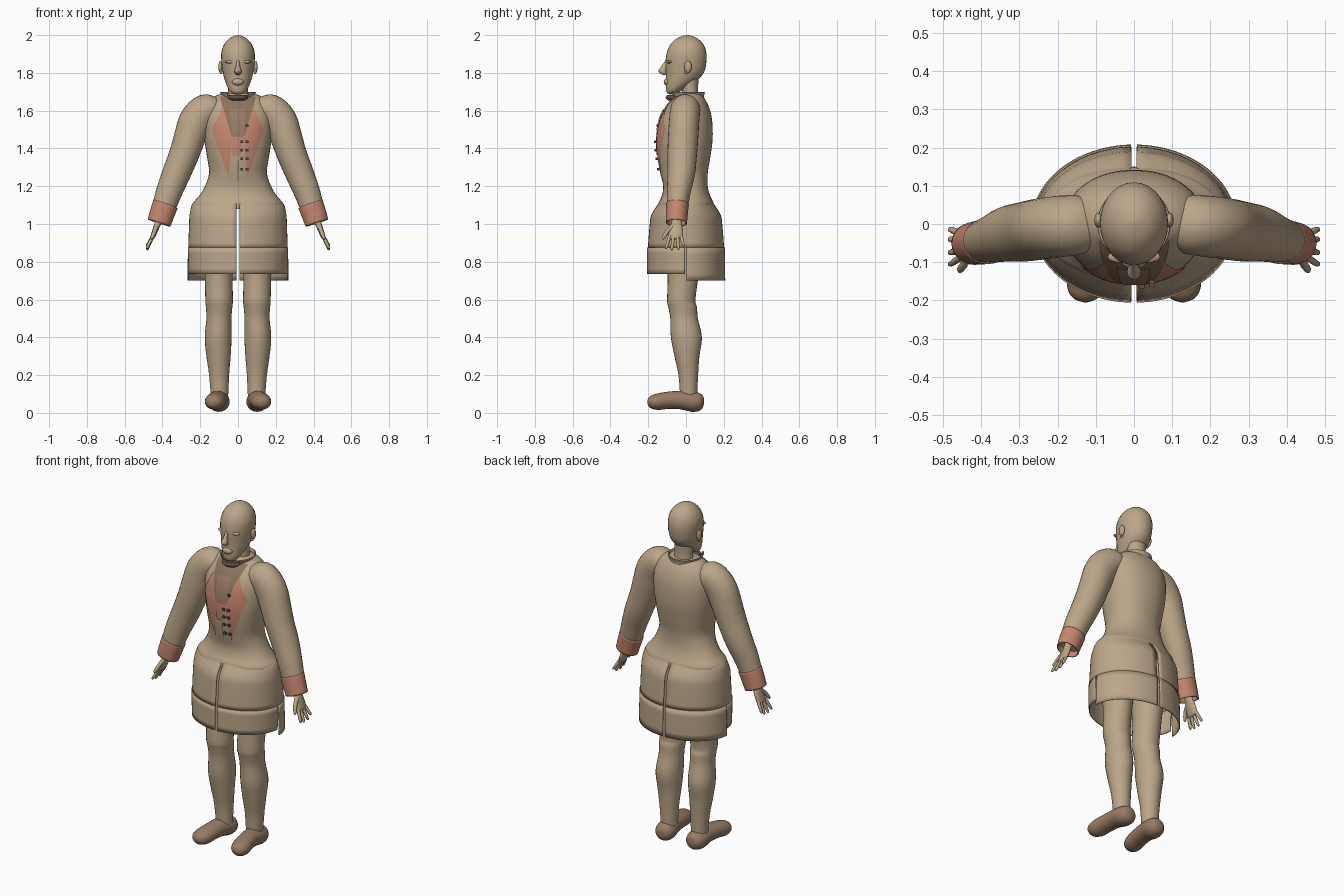
import bpy, bmesh, math
from mathutils import Vector, Matrix
from mathutils.bvhtree import BVHTree

cube = bpy.data.objects.get("Cube")
if cube:
    bpy.data.objects.remove(cube)

X, Y, Z = Vector((1, 0, 0)), Vector((0, 1, 0)), Vector((0, 0, 1))


def material(name, rgb):
    m = bpy.data.materials.new(name)
    m.use_nodes = True
    m.diffuse_color = (*rgb, 1)
    m.node_tree.nodes["Principled BSDF"].inputs["Base Color"].default_value = (*rgb, 1)
    return m


TAN = material("tan cloth", (0.50, 0.38, 0.25))
PINK = material("salmon trim", (0.56, 0.24, 0.16))
BROWN = material("brown leather", (0.32, 0.20, 0.13))
SHIRT = material("brown shirt", (0.27, 0.17, 0.11))
DARK = material("dark buttons", (0.13, 0.08, 0.055))


def finish(bm, name, mat, mirror=False, thick=0, normals=True):
    if normals:
        bmesh.ops.recalc_face_normals(bm, faces=bm.faces)
    me = bpy.data.meshes.new(name)
    bm.to_mesh(me)
    bm.free()
    ob = bpy.data.objects.new(name, me)
    bpy.context.collection.objects.link(ob)
    me.materials.append(mat)
    if thick:
        ob.modifiers.new("thickness", "SOLIDIFY").thickness = thick
    if mirror:
        ob.modifiers.new("mirror", "MIRROR")
    bpy.ops.object.select_all(action="DESELECT")
    bpy.context.view_layer.objects.active = ob
    ob.select_set(True)
    bpy.ops.object.shade_smooth_by_angle(angle=math.radians(50))
    return ob


def spline(pts, sub):
    """Catmull-Rom through tuples of any length."""
    out = []
    for i in range(len(pts) - 1):
        a, b, c, d = (pts[min(max(i + k, 0), len(pts) - 1)] for k in (-1, 0, 1, 2))
        for s in range(sub):
            t = s / sub
            out.append([q + t / 2 * (r - p + t * (2 * p - 5 * q + 4 * r - w + t * (3 * (q - r) + w - p)))
                        for p, q, r, w in zip(a, b, c, d)])
    return out + [list(pts[-1])]


def loft(name, pts, mat, up=Y, axis=None, arc=None, segs=28, sub=4, caps=True, power=1, **kw):
    """Skin rings of (x, y, z, radius across, radius along up)."""
    rows = spline(pts, sub)
    bm = bmesh.new()
    a0, a1 = (math.radians(a) for a in (arc or (0, 360)))
    count = segs + 1 if arc else segs
    rings = []
    for i, (x, y, z, ru, rv) in enumerate(rows):
        d = axis or (Vector(rows[min(i + 1, len(rows) - 1)][:3]) - Vector(rows[max(i - 1, 0)][:3])).normalized()
        u = up.cross(d).normalized()
        v = d.cross(u).normalized()
        ring = []
        for k in range(count):
            a = a0 + (a1 - a0) * k / segs
            c, s = (math.copysign(abs(f) ** power, f) for f in (math.cos(a), math.sin(a)))
            ring.append(bm.verts.new(Vector((x, y, z)) + u * c * max(ru, .001) + v * s * max(rv, .001)))
        rings.append(ring)
    for p, q in zip(rings, rings[1:]):
        for k in range(segs):
            n = (k + 1) % count
            bm.faces.new((p[k], p[n], q[n], q[k]))
    if caps and not arc:
        bm.faces.new(rings[0][::-1])
        bm.faces.new(rings[-1])
    return finish(bm, name, mat, normals=not arc, **kw)


def ball(name, loc, size, mat, **kw):
    bm = bmesh.new()
    bmesh.ops.create_uvsphere(bm, u_segments=16, v_segments=10, radius=1,
                              matrix=Matrix.Translation(loc) @ Matrix.Diagonal((*size, 1)))
    return finish(bm, name, mat, **kw)


def upright(rows):
    """Rows of (z, y, width radius, depth radius) to centred rings."""
    return [(0, y, z, rx, ry) for z, y, rx, ry in rows]


# Torso of the coat
torso = loft("coat_torso", upright([
    (1.08, 0, .235, .15), (1.11, 0, .238, .146), (1.15, 0, .205, .128), (1.2, -.003, .175, .118),
    (1.27, -.01, .153, .125), (1.35, -.01, .163, .138), (1.45, -.006, .178, .147),
    (1.55, 0, .183, .138), (1.62, .008, .17, .113), (1.67, .015, .13, .08), (1.69, .015, .09, .06)]),
    TAN, axis=Z, segs=40, power=.92)

# Skirt halves with slits front and back, and the lower bands
loft("skirt_halves", upright([(1.125, 0, .225, .135), (1.10, 0, .245, .152), (1.05, 0, .256, .183),
     (1.0, 0, .259, .192), (.875, 0, .263, .202)][::-1]), TAN, axis=Z, arc=(-88.4, 88.4), thick=.006, mirror=True)
loft("front_skirt_band", upright([(.735, -.002, .262, .204), (.875, -.002, .265, .204)]),
     TAN, axis=Z, arc=(-88.4, -1), thick=.006, mirror=True)
loft("back_skirt_band", upright([(.70, .002, .268, .206), (.875, .002, .265, .204)]),
     TAN, axis=Z, arc=(0, 88.4), thick=.006, mirror=True)

# Legs and shoes
loft("legs", [(.10, 0, 1.06, .08, .11), (.10, -.01, .9, .085, .1), (.102, -.015, .73, .074, .082),
     (.1, -.025, .6, .073, .075), (.1, -.018, .56, .07, .076), (.101, -.01, .5, .066, .073),
     (.105, .002, .4, .071, .082), (.103, .005, .3, .064, .066), (.1, .012, .2, .053, .052),
     (.098, .014, .09, .046, .045)], TAN, axis=-Z, mirror=True)
loft("shoes", [(.1, .096, .062, .005, .005), (.1, .09, .06, .03, .03), (.1, .07, .058, .05, .047),
     (.102, .03, .06, .058, .054), (.107, -.03, .068, .053, .049), (.114, -.09, .067, .053, .046),
     (.122, -.145, .06, .054, .044), (.126, -.18, .058, .044, .036), (.127, -.198, .058, .026, .022),
     (.127, -.205, .058, .004, .004)], BROWN, up=Z, axis=-Y, mirror=True)

# Sleeves and turned cuffs
loft("sleeves", [(.085, .005, 1.625, .04, .05), (.13, 0, 1.612, .074, .074), (.18, -.005, 1.595, .088, .08),
     (.225, -.01, 1.54, .09, .08), (.255, -.015, 1.46, .084, .08), (.285, -.02, 1.37, .079, .078),
     (.325, -.025, 1.27, .075, .073), (.365, -.038, 1.17, .069, .063), (.395, -.047, 1.08, .062, .054),
     (.408, -.05, 1.04, .058, .05)], TAN, mirror=True)
loft("cuffs", [(.384, -.045, 1.105, .068, .06), (.4, -.048, 1.06, .066, .058), (.418, -.051, 1.005, .063, .056)],
     PINK, caps=False, thick=.006, mirror=True)

# Hands with fingers and thumb
loft("palms", [(.405, -.05, 1.06, .022, .026), (.422, -.05, 1.01, .018, .026), (.437, -.052, .97, .015, .036),
     (.452, -.055, .93, .012, .038), (.456, -.055, .92, .006, .03)], TAN, segs=16, mirror=True)
for name, y, dy, length in (("index", -.085, -.02, .062), ("middle", -.066, -.009, .07),
                            ("ring", -.046, .006, .068), ("little", -.027, .013, .05)):
    loft(name + "_fingers", [(.451, y, .937, .009, .009), (.465, y + dy / 2, .937 - length / 2, .009, .009),
         (.481, y + dy, .937 - length, .007, .007), (.484, y + dy, .932 - length, .001, .001)],
         TAN, segs=10, sub=2, mirror=True)
loft("thumbs", [(.432, -.07, .99, .012, .012), (.442, -.1, .96, .011, .011), (.455, -.12, .927, .009, .009),
     (.458, -.124, .918, .001, .001)], TAN, up=X, segs=10, sub=2, mirror=True)

# Head, neck and face
loft("neck", upright([(1.63, .03, .062, .052), (1.7, .022, .052, .042), (1.8, .02, .055, .05)]), TAN, axis=Z)
loft("head", upright([(1.685, -.072, .012, .012), (1.695, -.07, .034, .03), (1.715, -.058, .05, .048),
     (1.75, -.03, .066, .077), (1.80, -.006, .08, .1), (1.86, 0, .088, .108), (1.91, .003, .088, .104),
     (1.95, .005, .074, .088), (1.98, .006, .049, .058), (1.995, .007, .022, .026), (2, .007, .002, .002)]),
     TAN, axis=Z)
loft("nose", upright([(1.868, -.098, .008, .01), (1.835, -.113, .011, .018), (1.812, -.125, .018, .022),
     (1.797, -.118, .016, .018), (1.788, -.108, .008, .01)]), TAN, axis=-Z, segs=14)
ball("mouth", (0, -.098, 1.752), (.032, .02, .02), TAN)
ball("chin", (0, -.082, 1.708), (.03, .022, .018), TAN)
ball("brows", (.035, -.086, 1.858), (.034, .016, .009), TAN, mirror=True)
ball("ears", (.093, .01, 1.832), (.011, .02, .032), TAN, mirror=True)
ball("ear_lobes", (.09, .003, 1.805), (.008, .01, .012), TAN, mirror=True)

# Collar and neck scarf
loft("collar", [(0, .012, 1.655, .1, .085), (0, .005, 1.675, .088, .09), (0, .0, 1.697, .095, .1)],
     TAN, axis=Z, caps=False, arc=(-50, 230), thick=.006)
loft("collar_lining", upright([(1.672, .005, .084, .084), (1.68, .005, .08, .08)]), SHIRT, axis=Z)
loft("neck_scarf", upright([(1.655, -.04, .05, .055), (1.668, -.04, .058, .068), (1.682, -.04, .05, .06)]),
     DARK, axis=Z)

# Painted chest panels laid onto the torso
probe = bmesh.new()
probe.from_mesh(torso.data)
tree = BVHTree.FromBMesh(probe)
probe.free()


def surface(x, z, lift):
    hit = tree.ray_cast(Vector((x, -1, z)), Y)[0]
    return Vector((x, (hit.y if hit else -.06) - lift, z))


def panel(name, corners, mat, lift, n=14, **kw):
    """Bilinear patch from four (x, z) corners, pressed onto the chest."""
    a, b, c, d = (Vector(p) for p in corners)
    bm = bmesh.new()
    grid = []
    for i in range(n + 1):
        left, right = a.lerp(d, i / n), b.lerp(c, i / n)
        grid.append([bm.verts.new(surface(*left.lerp(right, k / n), lift)) for k in range(n + 1)])
    for p, q in zip(grid, grid[1:]):
        for k in range(n):
            bm.faces.new((q[k], q[k + 1], p[k + 1], p[k]))
    return finish(bm, name, mat, normals=False, **kw)


panel("shirt_yoke", [(-.095, 1.675), (.095, 1.675), (.075, 1.59), (-.075, 1.59)], SHIRT, .004)
panel("shirt_front", [(-.075, 1.59), (.075, 1.59), (.028, 1.43), (-.028, 1.43)], SHIRT, .004)
panel("lapels", [(.08, 1.62), (.138, 1.5), (.05, 1.245), (.03, 1.45)], PINK, .006, mirror=True)
panel("waistcoat", [(-.035, 1.47), (.035, 1.47), (.012, 1.36), (-.03, 1.36)], PINK, .0055)
panel("shirt_bib", [(-.046, 1.61), (.042, 1.61), (.03, 1.46), (-.03, 1.46)], BROWN, .008)
panel("front_seam", [(-.004, 1.34), (.006, 1.34), (.002, 1.23), (-.002, 1.23)], SHIRT, .004, n=6)

# Two columns of small buttons
for i, (x, z) in enumerate([(.048, 1.52)] + [(x, z) for z in (1.435, 1.39, 1.345, 1.29) for x in (.02, .048)]):
    bm = bmesh.new()
    bmesh.ops.create_cube(bm, size=1, matrix=Matrix.Translation(surface(x, z, .011))
                          @ Matrix.Diagonal((.015, .01, .012, 1)))
    finish(bm, f"button_{i + 1}", DARK)
